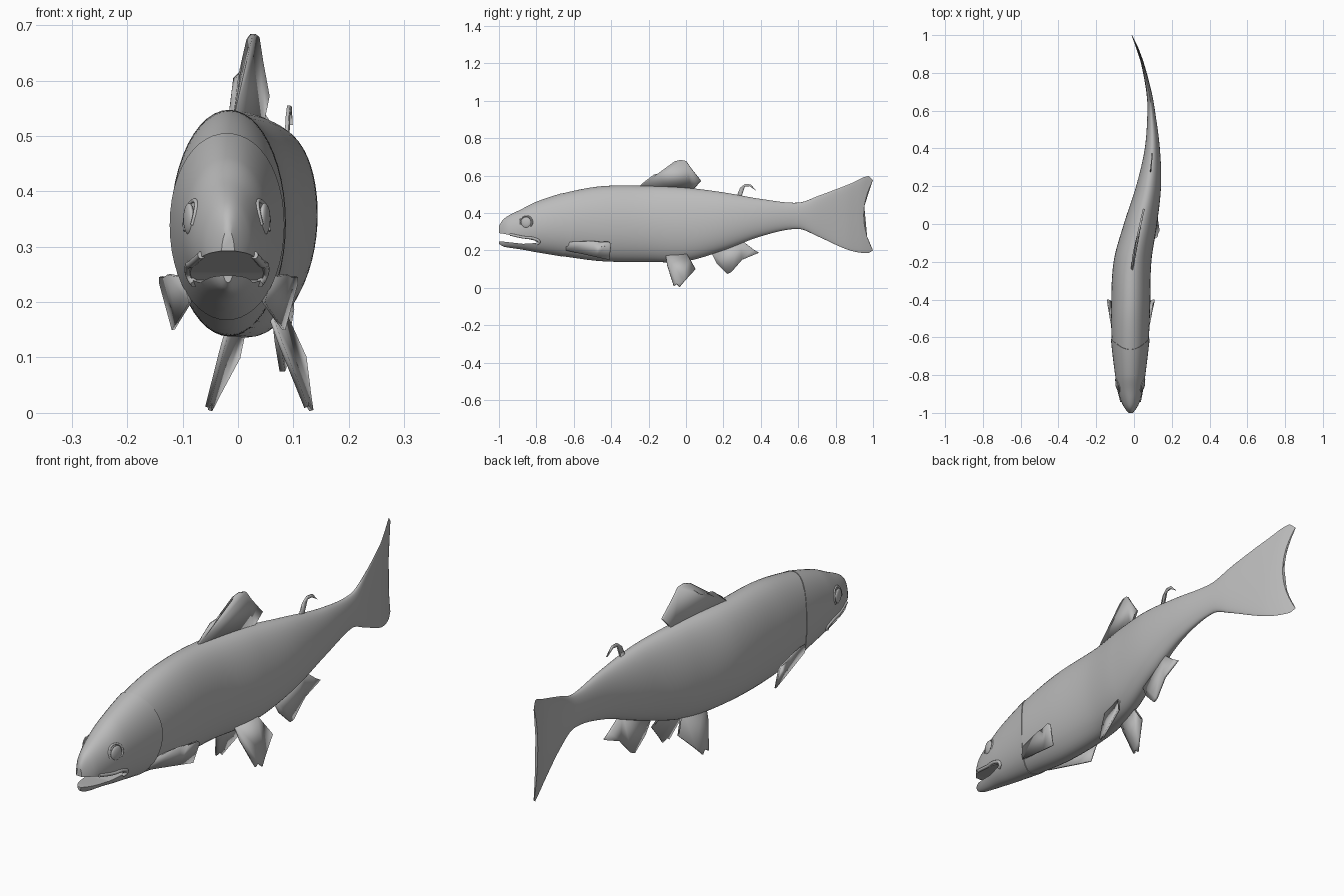
import bpy
import bmesh
import math
from mathutils import Vector

default_cube = bpy.data.objects.get("Cube")
if default_cube:
    bpy.data.objects.remove(default_cube, do_unlink=True)

grey = bpy.data.materials.new("fish grey")
grey.use_nodes = True
grey.diffuse_color = (0.5, 0.5, 0.5, 1)
grey.node_tree.nodes["Principled BSDF"].inputs["Base Color"].default_value = (0.5, 0.5, 0.5, 1)

# Body stations: y, spine x, belly z, back z, half width
STATIONS = [
    (-1.0, -.018, .235, .33, .012), (-.98, -.018, .222, .362, .028),
    (-.95, -.018, .215, .385, .045), (-.88, -.02, .205, .42, .066),
    (-.8, -.02, .19, .46, .08), (-.65, -.02, .167, .507, .096),
    (-.45, -.018, .142, .543, .103), (-.2, -.008, .138, .545, .1),
    (0, .034, .142, .535, .088), (.2, .077, .2, .51, .066),
    (.4, .097, .275, .475, .04), (.6, .091, .315, .455, .02),
    (.7, .079, .275, .49, .014), (.85, .045, .2, .555, .008),
    (.93, .018, .185, .598, .006), (.95, .01, .2, .575, .005),
    (1.0, -.012, .2, .575, .005),
]


def station(y):
    """Smoothly interpolate spine x, belly z, back z and half width at y."""
    s = STATIONS
    last = len(s) - 1
    i = max(k for k in range(last) if k == 0 or s[k][0] <= y)
    a, b = s[i], s[i + 1]
    before, after = s[max(i - 1, 0)], s[min(i + 2, last)]
    h = b[0] - a[0]
    t = min(max((y - a[0]) / h, 0), 1)
    out = []
    for c in range(1, 5):
        ma = (b[c] - before[c]) / (b[0] - before[0]) * h
        mb = (after[c] - a[c]) / (after[0] - a[0]) * h
        out.append((2*t**3 - 3*t**2 + 1) * a[c] + (t**3 - 2*t**2 + t) * ma
                   + (3*t**2 - 2*t**3) * b[c] + (t**3 - t**2) * mb)
    return out


def spine(y):
    return station(y)[0]


def skin_x(y, z, side):
    """x of the body surface on one side."""
    x, low, high, w = station(y)
    v = (z - (low + high) / 2) / ((high - low) / 2)
    return x + side * w * math.sqrt(max(0, 1 - v * v))


def finish(obj, angle=40):
    obj.data.materials.clear()
    obj.data.materials.append(grey)
    bpy.ops.object.select_all(action='DESELECT')
    obj.select_set(True)
    bpy.context.view_layer.objects.active = obj
    bpy.ops.object.shade_smooth_by_angle(angle=math.radians(angle))
    return obj


def add_mesh(name, bm):
    bmesh.ops.recalc_face_normals(bm, faces=bm.faces)
    mesh = bpy.data.meshes.new(name)
    bm.to_mesh(mesh)
    bm.free()
    obj = bpy.data.objects.new(name, mesh)
    bpy.context.collection.objects.link(obj)
    return obj


def loft(name, rings, point, sides=48):
    """Closed tube: point(t, u, v) places each vertex of an elliptical ring."""
    bm = bmesh.new()
    rows = []
    for r in range(rings + 1):
        angles = [math.tau * k / sides for k in range(sides)]
        rows.append([bm.verts.new(point(r / rings, math.cos(a), math.sin(a)))
                     for a in angles])
    for low, high in zip(rows, rows[1:]):
        for k in range(sides):
            j = (k + 1) % sides
            bm.faces.new((low[k], low[j], high[j], high[k]))
    bm.faces.new(rows[0])
    bm.faces.new(rows[-1])
    return add_mesh(name, bm)


def body_point(t, u, v):
    y = -.74 + 1.69 * t
    x, low, high, w = station(y)
    if y > .6:
        y += .05 * ((y - .6) / .35) ** 2 * v * v   # forked tail edge
        x = spine(y)
    return (x + w * u, y, (low + high) / 2 + (high - low) / 2 * v)


def head_point(t, u, v):
    rear = -.605 - .06 * v * v                     # bowed gill cover
    y = -1 + t * (rear + 1)
    x, low, high, w = station(y)
    flare = 1 + .05 * t ** 6
    return (x + w * flare * u, y, (low + high) / 2 + (high - low) / 2 * v * (1 + .01 * t ** 6))


# Body with tail, and head with flared gill covers
finish(loft("body_and_tail", 90, body_point))
head = loft("head", 40, head_point)

# Open mouth cut from the head
bm = bmesh.new()
mouth = [(-1.05, .3), (-.97, .288), (-.87, .266), (-.81, .253), (-.79, .24),
         (-.87, .235), (-.97, .246), (-1.05, .252)]
face = bm.faces.new([bm.verts.new((-.3, y, z)) for y, z in mouth])
extruded = bmesh.ops.extrude_face_region(bm, geom=[face])
bmesh.ops.translate(bm, vec=(.6, 0, 0),
                    verts=[g for g in extruded["geom"] if isinstance(g, bmesh.types.BMVert)])
cutter = add_mesh("mouth_cutter", bm)
cutter.hide_render = True
cut = head.modifiers.new("mouth", 'BOOLEAN')
cut.operation = 'DIFFERENCE'
cut.solver = 'EXACT'
cut.object = cutter
bpy.context.view_layer.objects.active = head
bpy.ops.object.modifier_apply(modifier=cut.name)
bpy.data.objects.remove(cutter, do_unlink=True)
finish(head)


def fin(name, outline, x_at, thickness=.006):
    """Thin plate from a side outline, placed in x by a rule."""
    bm = bmesh.new()
    flat = bm.faces.new([bm.verts.new((0, y, z)) for y, z in outline])
    bmesh.ops.triangulate(bm, faces=[flat])
    for v in bm.verts:
        v.co.x = x_at(v.co.y, v.co.z)
    obj = add_mesh(name, bm)
    solid = obj.modifiers.new("thickness", 'SOLIDIFY')
    solid.thickness = thickness
    solid.offset = 0
    return finish(obj, 30)


def tube(name, points, radius):
    curve = bpy.data.curves.new(name, 'CURVE')
    curve.dimensions = '3D'
    curve.bevel_depth = radius
    curve.bevel_resolution = 3
    curve.use_fill_caps = True
    line = curve.splines.new('BEZIER')
    line.bezier_points.add(len(points) - 1)
    for bez, co in zip(line.bezier_points, points):
        bez.co = Vector(co)
        bez.handle_left_type = bez.handle_right_type = 'AUTO'
    curve.materials.append(grey)
    obj = bpy.data.objects.new(name, curve)
    bpy.context.collection.objects.link(obj)


# Fins on the middle line
fin("dorsal_fin", [(-.26, .53), (-.22, .565), (-.17, .605), (-.1, .618), (-.075, .64),
                   (-.06, .675), (-.03, .684), (0, .678), (.03, .635), (.08, .572),
                   (.04, .55), (.03, .515)], lambda y, z: spine(y), .01)
fin("adipose_fin", [(.27, .47), (.275, .5), (.29, .535), (.315, .555), (.345, .553),
                    (.375, .52), (.34, .543), (.315, .542), (.298, .525), (.29, .47)],
    lambda y, z: spine(y))
fin("anal_fin", [(.13, .2), (.165, .13), (.22, .075), (.24, .082), (.3, .15),
                 (.39, .187), (.36, .205), (.29, .26)], lambda y, z: spine(y), .01)

# Paired fins, eyes and lips
for label, side in (("left", 1), ("right", -1)):
    fin(label + "_pelvic_fin", [(-.11, .19), (-.1, .12), (-.065, .01), (-.05, .02),
                                (-.035, .004), (-.01, .035), (.05, .1), (.02, .125), (0, .19)],
        lambda y, z: spine(y) + .015 + side * (.04 + (.16 - z) * .33), .008)
    fin(label + "_pectoral_fin", [(-.64, .245), (-.5, .25), (-.46, .245), (-.45, .22),
                                  (-.42, .225), (-.415, .246), (-.4, .235), (-.41, .15),
                                  (-.48, .165), (-.64, .2)],
        lambda y, z: spine(y) + side * (.07 + .2 * (y + .62) + .25 * (z - .2)))
    eye_at = (skin_x(-.855, .35, side), -.855, .35)
    tilt = (0, 0, -side * .2)
    bpy.ops.mesh.primitive_uv_sphere_add(segments=24, ring_count=12, location=eye_at, rotation=tilt)
    eye = bpy.context.object
    eye.name = label + "_eye"
    eye.scale = (.009, .027, .029)
    finish(eye)
    arc = [math.radians(a) for a in range(-40, 221, 40)]
    lid = [(-.855 + .033 * math.cos(a), .35 + .033 * math.sin(a)) for a in arc]
    tube(label + "_eyelid", [(skin_x(y, z, side), y, z) for y, z in lid], .004)
    lip = [(-.94, .285), (-.87, .27), (-.81, .262), (-.785, .245), (-.8, .233)]
    tube(label + "_lip", [(skin_x(y, z, side), y, z) for y, z in lip], .007)
